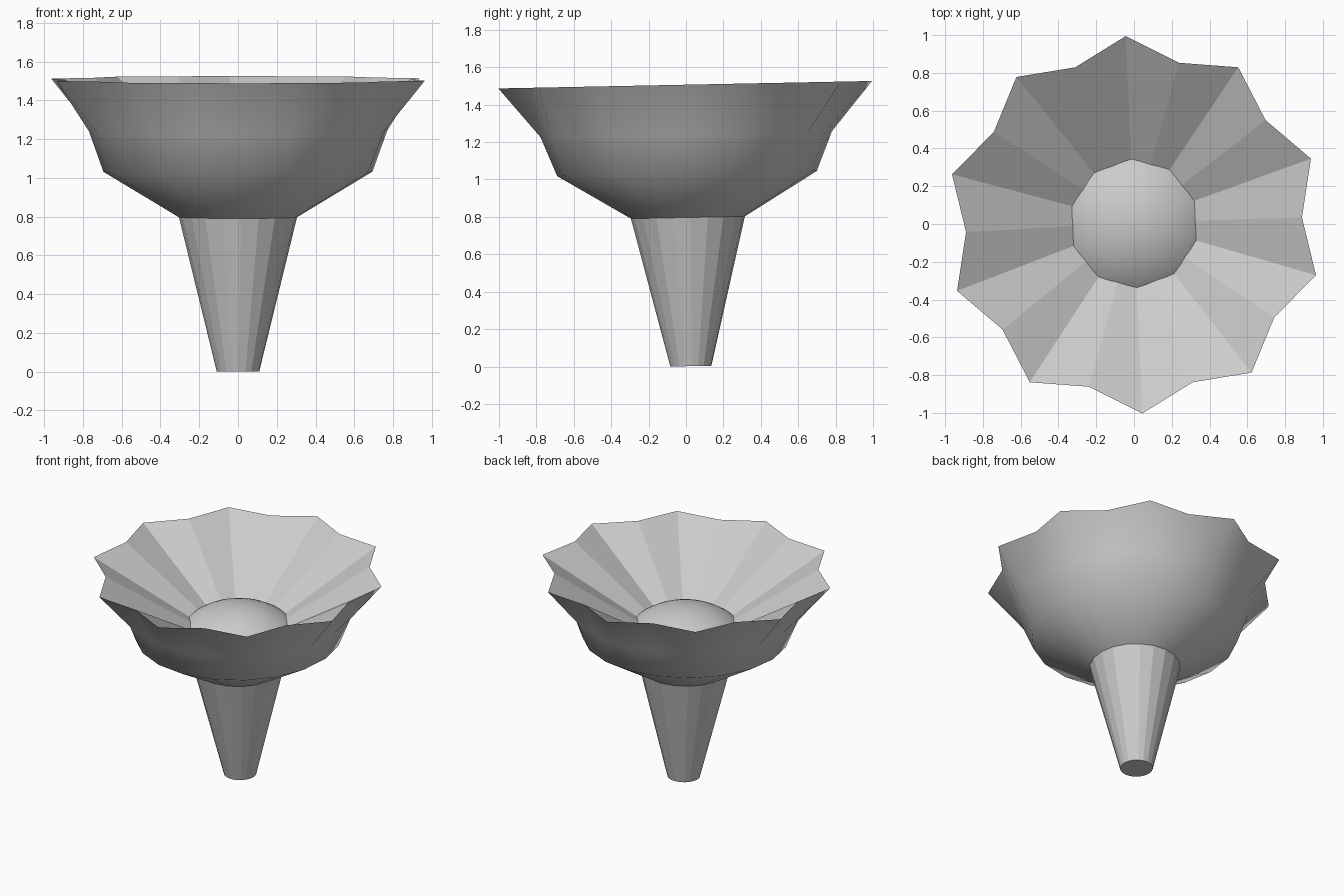
import bpy, math
from mathutils import Matrix

if "Cube" in bpy.data.objects:
    bpy.data.objects.remove(bpy.data.objects["Cube"])

N = 20                                   # ten petals: a tip and a valley each
PHASE = math.radians(92.5)               # direction of the first petal tip
TILT = Matrix.Translation((0, 0.026, 0.002)) @ Matrix.Rotation(0.02, 4, 'X')


def ring(r_tip, r_valley, z, n=N, phase=PHASE):
    pts = []
    for i in range(n):
        a = phase + i * math.tau / n
        r = r_valley if i % 2 else r_tip
        pts.append((r * math.cos(a), r * math.sin(a), z))
    return pts


def loft(name, rings, smooth, cap_start=False, cap_end=False, flip=False):
    n = len(rings[0])
    verts = [p for r in rings for p in r]
    faces = []
    for k in range(len(rings) - 1):
        for i in range(n):
            j = (i + 1) % n
            faces.append((k * n + i, k * n + j, (k + 1) * n + j, (k + 1) * n + i))
    if cap_start:
        faces.append(tuple(reversed(range(n))))
    if cap_end:
        top = (len(rings) - 1) * n
        faces.append(tuple(range(top, top + n)))
    if flip:
        faces = [tuple(reversed(f)) for f in faces]
    mesh = bpy.data.meshes.new(name)
    mesh.from_pydata(verts, [], faces)
    for p in mesh.polygons:
        p.use_smooth = smooth
    mesh.update()
    obj = bpy.data.objects.new(name, mesh)
    bpy.context.collection.objects.link(obj)
    obj.matrix_world = TILT
    return obj


# Tapered faceted stem
loft("stem", [ring(0.11, 0.11, 0), ring(0.305, 0.305, 0.795)],
     False, cap_start=True, cap_end=True)

# Smooth outside of the flower cup
loft("cup_outside", [ring(0.305, 0.305, 0.795), ring(0.695, 0.695, 1.03),
                     ring(0.78, 0.77, 1.24), ring(1.0, 0.89, 1.505)], True)

# Flat pleated inside, running down under the dome
loft("pleated_inside", [ring(0.25, 0.2225, 1.08), ring(1.0, 0.89, 1.505)],
     False, flip=True)

# Shallow smooth dome in the middle
R, TOP = 0.55, 1.25
dome = []
for k in range(9):
    t = math.radians(45 - k * 5.4)
    r = R * math.sin(t)
    dome.append(ring(r, r, TOP - R + R * math.cos(t), 40))
loft("centre_dome", dome, True, cap_end=True)
